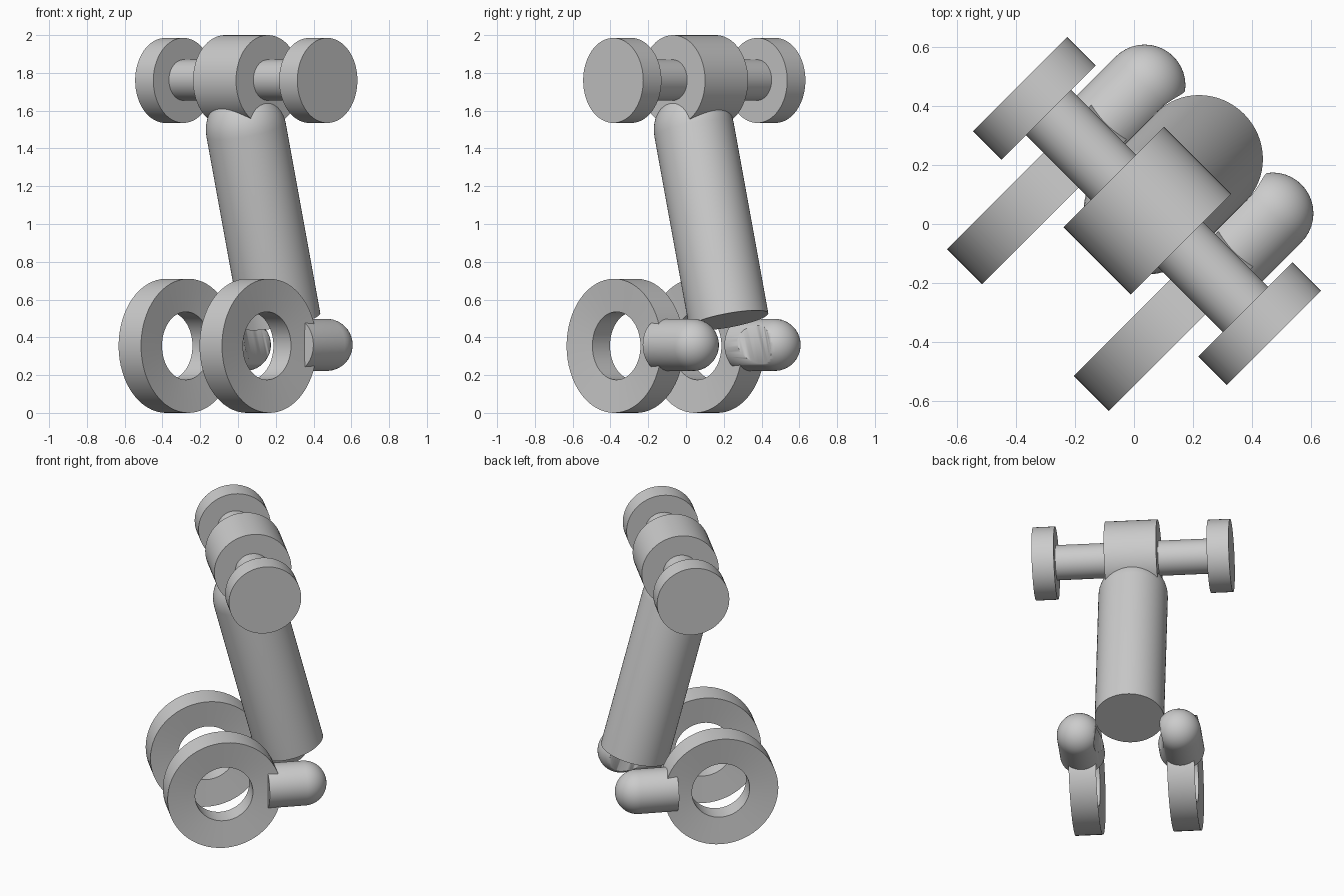
import bpy, bmesh, math
from mathutils import Vector, Matrix

if "Cube" in bpy.data.objects:
    bpy.data.objects.remove(bpy.data.objects["Cube"])

grey = bpy.data.materials.new("plain grey")
grey.diffuse_color = (0.6, 0.6, 0.6, 1)
grey.use_nodes = True
grey.node_tree.nodes["Principled BSDF"].inputs["Base Color"].default_value = grey.diffuse_color

# The whole model faces the corner between -x and -y.
TURN = Matrix.Rotation(math.radians(-45), 4, 'Z')


def lathe(name, profile, origin, axis, segments=64, closed=False):
    """Spin (radius, height) points around an axis; ends are capped unless closed."""
    bm = bmesh.new()
    rings = []
    for r, h in profile:
        if r < 1e-5:
            rings.append([bm.verts.new((0, 0, h))])
        else:
            rings.append([bm.verts.new((r * math.cos(t), r * math.sin(t), h))
                          for t in (2 * math.pi * i / segments for i in range(segments))])
    pairs = list(zip(rings, rings[1:]))
    if closed:
        pairs.append((rings[-1], rings[0]))
    for lo, hi in pairs:
        for i in range(segments):
            j = (i + 1) % segments
            if len(hi) == 1:
                bm.faces.new((lo[i], lo[j], hi[0]))
            else:
                bm.faces.new((lo[i], lo[j], hi[j], hi[i]))
    if not closed:
        for ring in (rings[0], rings[-1]):
            if len(ring) > 1:
                bm.faces.new(ring)
    bmesh.ops.recalc_face_normals(bm, faces=bm.faces)
    for f in bm.faces:
        f.smooth = True
    for e in bm.edges:
        e.smooth = e.calc_face_angle(0) < math.radians(35)
    rot = Vector(axis).to_track_quat('Z', 'Y').to_matrix().to_4x4()
    bm.transform(TURN @ Matrix.Translation(origin) @ rot)
    me = bpy.data.meshes.new(name)
    bm.to_mesh(me)
    bm.free()
    me.materials.append(grey)
    ob = bpy.data.objects.new(name, me)
    bpy.context.collection.objects.link(ob)
    return ob


def capsule(r, length, steps=10):
    """Flat start, rounded end."""
    dome = [(r * math.cos(k * math.pi / 2 / steps), length + r * math.sin(k * math.pi / 2 / steps))
            for k in range(steps)]
    return [(r, 0)] + dome + [(0, length + r)]


def rod(r, length):
    return [(r, 0), (r, length)]


# Head: wide lateral drum
lathe("head_drum", rod(0.24, 0.322), (-0.161, 0.064, 1.76), (1, 0, 0))

# Leaning body with domed top
top, base = Vector((0, 0.06, 1.5)), Vector((0, 0.32, 0.49))
lean = (top - base).normalized()
lathe("body", capsule(0.213, (top - base).length), base, lean)

# Cutter that hollows the inner sides of the feet
cutter = lathe("foot_cutter", rod(0.213, 0.7), base - lean * 0.4, lean)
cutter.hide_render = True
cutter.hide_viewport = True
cutter.display_type = 'WIRE'

for side, s in (("left", -1), ("right", 1)):
    # Arm and disc hand
    lathe(side + "_arm", rod(0.108, 0.34), (s * 0.15, 0.062, 1.762), (s, 0, 0))
    lathe(side + "_hand_disc", rod(0.225, 0.136), (s * 0.471, 0.062, 1.76), (s, 0, 0))
    # Ring wheel with slightly dished faces
    lathe(side + "_wheel",
          [(0.18, -0.066), (0.355, -0.084), (0.355, 0.084), (0.18, 0.066)],
          (s * 0.303, -0.152, 0.355), (s, 0, 0), closed=True)
    # Round-ended foot behind the wheel
    foot = lathe(side + "_foot", capsule(0.138, 0.237), (s * 0.306, 0.12, 0.36), (0, 1, 0))
    cut = foot.modifiers.new("hollow", 'BOOLEAN')
    cut.object = cutter
    cut.operation = 'DIFFERENCE'
    cut.solver = 'EXACT'
